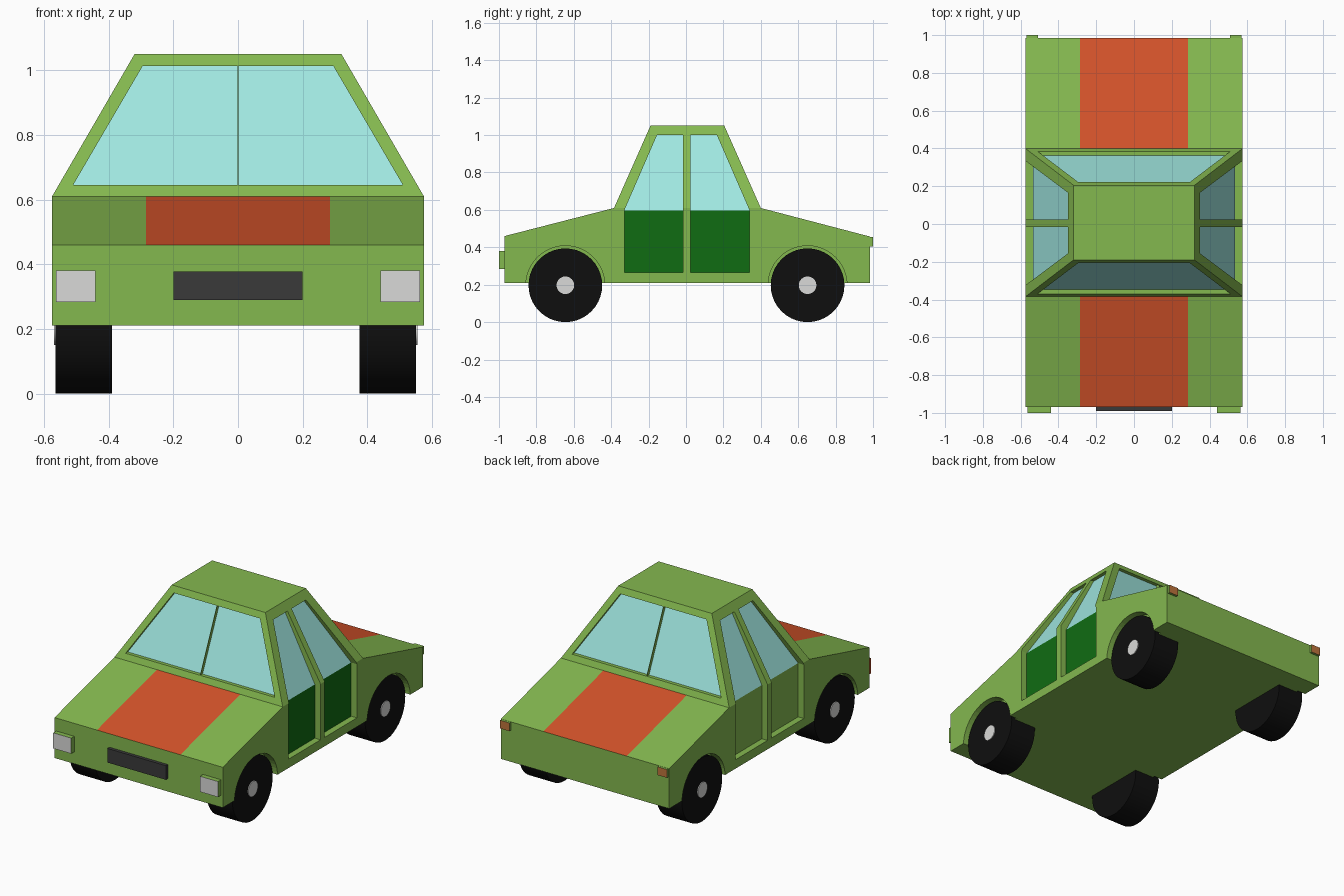
import bpy, bmesh, math
from mathutils import Matrix

if "Cube" in bpy.data.objects:
    bpy.data.objects.remove(bpy.data.objects["Cube"])

# Materials, shared in this order by every object
PALETTE = [("body green", (132, 184, 79)), ("glass aqua", (162, 234, 227)),
           ("stripe orange", (212, 83, 42)), ("door dark green", (16, 108, 18)),
           ("tyre black", (15, 15, 15)), ("lamp grey", (218, 218, 216)),
           ("grille charcoal", (58, 58, 58)), ("tail lamp amber", (190, 116, 60))]
BODY, GLASS, STRIPE, DOOR, TYRE, LAMP, GRILLE, TAIL = range(8)


def linear(v):
    v /= 255
    return v / 12.92 if v <= 0.04045 else ((v + 0.055) / 1.055) ** 2.4


mats = []
for name, rgb in PALETTE:
    m = bpy.data.materials.new(name)
    m.diffuse_color = (*[linear(v) for v in rgb], 1)
    m.use_nodes = True
    m.node_tree.nodes["Principled BSDF"].inputs["Base Color"].default_value = m.diffuse_color
    mats.append(m)


def finish(bm, name):
    bmesh.ops.recalc_face_normals(bm, faces=bm.faces[:])
    me = bpy.data.meshes.new(name)
    bm.to_mesh(me)
    bm.free()
    for m in mats:
        me.materials.append(m)
    ob = bpy.data.objects.new(name, me)
    bpy.context.collection.objects.link(ob)
    return ob


def loft(bm, rings, caps, cap_mats=(), rule=None):
    """Join point rings into a solid; caps are index tuples closing both ends."""
    vs = [[bm.verts.new(p) for p in r] for r in rings]
    n = len(rings[0])
    for k in range(len(vs) - 1):
        for i in range(n):
            j = (i + 1) % n
            f = bm.faces.new((vs[k][i], vs[k][j], vs[k + 1][j], vs[k + 1][i]))
            if rule:
                f.material_index = rule(k, i)
    for end in (0, -1):
        for c, idx in enumerate(caps):
            f = bm.faces.new([vs[end][i] for i in idx])
            if end == 0 and cap_mats:
                f.material_index = cap_mats[c]


def cylinder(bm, x, y, z, r, w, seg=40):
    mat = Matrix.Translation((x, y, z)) @ Matrix.Rotation(math.pi / 2, 4, 'Y')
    bmesh.ops.create_cone(bm, cap_ends=True, segments=seg, radius1=r, radius2=r,
                          depth=w, matrix=mat)


def box(name, x0, x1, y0, y1, z0, z1, rule):
    bm = bmesh.new()
    rings = [[(x, y0, z0), (x, y1, z0), (x, y1, z1), (x, y0, z1)] for x in (x0, x1)]
    loft(bm, rings, [(0, 1, 2, 3)])
    bmesh.ops.recalc_face_normals(bm, faces=bm.faces[:])
    bm.normal_update()
    for f in bm.faces:
        f.material_index = rule(f.normal)
    return finish(bm, name)


# Car body: side profile lofted across the width, roof narrower than the sills
PROFILE = [(-.97, .21), (-.97, .46), (-.385, .61), (-.19, 1.05),
           (.205, 1.05), (.40, .61), (.985, .457), (.985, .21)]
bm = bmesh.new()
rings = []
for side, inner in ((-1, 0), (-1, 1), (1, 1), (1, 0)):
    rings.append([(side * (.285 if inner else .32 if z > 1 else .575), y, z)
                  for y, z in PROFILE])
loft(bm, rings, [(0, 1, 2, 5, 6, 7), (2, 3, 4, 5)],
     rule=lambda k, i: STRIPE if k == 1 and i in (1, 5) else BODY)
body = finish(bm, "car_body")

# Recess cutters for doors, side windows, windscreens and wheel arches
WAIST, DEPTH = .597, .022


def screen_y(s, z):
    base = -.385 if s < 0 else .40
    return base - s * .195 * (z - .61) / .44


bm = bmesh.new()
for s in (-1, 1):
    for edge, top, mid in ((-.33, -.155, -.015), (.34, .165, .025)):
        outline = [(edge, .265), (edge, WAIST), (top, 1.0),
                   (mid, 1.0), (mid, WAIST), (mid, .265)]
        inner = [(s * (.536 if z < .7 else .327), y, z) for y, z in outline]
        outer = [(s * .8, y, z) for y, z in outline]
        loft(bm, [inner, outer], [(0, 1, 4, 5), (1, 2, 3, 4)],
             (DOOR if s > 0 else BODY, GLASS))
    outline = [(-.51, .645), (.51, .645), (.295, 1.013), (-.295, 1.013)]
    inner = [(x, screen_y(s, z) - s * DEPTH, z) for x, z in outline]
    outer = [(x, s * .7, z) for x, z in outline]
    loft(bm, [inner, outer], [(0, 1, 2, 3)], (GLASS,))
    for y in (-.645, .65):
        cylinder(bm, s * .61, y, .197, .211, .18, 48)
cutter = finish(bm, "recess_cutter")
cutter.hide_render = True

mod = body.modifiers.new("recesses", 'BOOLEAN')
mod.operation = 'DIFFERENCE'
mod.solver = 'EXACT'
mod.object = cutter
bpy.context.view_layer.update()
cut = bpy.data.meshes.new_from_object(
    body.evaluated_get(bpy.context.evaluated_depsgraph_get()))
body.modifiers.clear()
body.data = cut
bpy.data.objects.remove(cutter)

# Thin centre bars in front and rear screens
for s, name in ((-1, "windscreen_bar"), (1, "rear_screen_bar")):
    bm = bmesh.new()
    pts = [(screen_y(s, z) - s * d, z) for z, d in
           ((.645, DEPTH), (.645, 0), (1.013, 0), (1.013, DEPTH))]
    loft(bm, [[(x, y, z) for y, z in pts] for x in (-.001, .001)], [(0, 1, 2, 3)])
    finish(bm, name)

# Wheels and hub caps
for s, cx, side in ((-1, -.477, "left"), (1, .463, "right")):
    for y, end in ((-.645, "front"), (.65, "rear")):
        for part, x, r, w, mat in (("wheel", cx, .197, .175, TYRE),
                                   ("hub", cx + s * .0885, .047, .008, LAMP)):
            bm = bmesh.new()
            cylinder(bm, x, y, .197, r, w)
            for f in bm.faces:
                f.material_index = mat
            ob = finish(bm, f"{end}_{side}_{part}")
            bpy.context.view_layer.objects.active = ob
            ob.select_set(True)
            bpy.ops.object.shade_smooth_by_angle(angle=math.radians(30))
            ob.select_set(False)

# Grille, headlamps and tail lamps
box("grille", -.2, .2, -.99, -.965, .29, .377, lambda n: GRILLE)
for s, side in ((-1, "left"), (1, "right")):
    xs = sorted((s * .44, s * .563))
    box(f"{side}_headlamp", *xs, -1.0, -.965, .284, .38,
        lambda n: LAMP if n.y < -.5 else STRIPE if n.x < -.5 and s < 0 else BODY)
    xs = sorted((s * .507, s * .57))
    box(f"{side}_tail_lamp", *xs, .98, 1.0, .405, .456,
        lambda n: TAIL if n.y > .5 else BODY)
